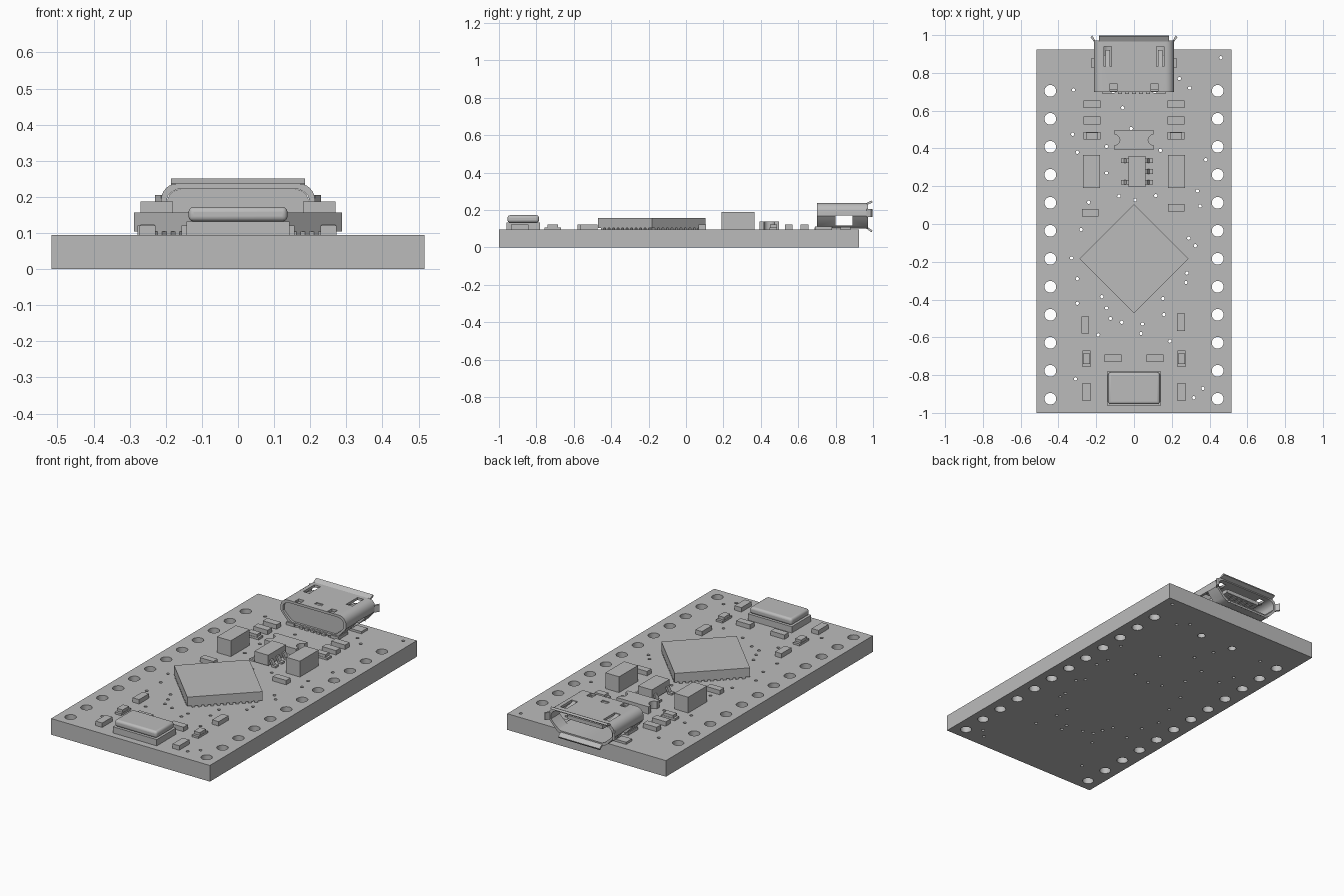
import bpy, bmesh, math
from math import sin, cos, pi, radians

if "Cube" in bpy.data.objects:
    bpy.data.objects.remove(bpy.data.objects["Cube"])

TOP = 0.095  # upper face of the board
grey = bpy.data.materials.new("light_grey")
grey.diffuse_color = (0.5, 0.5, 0.5, 1)
grey.use_nodes = True
grey.node_tree.nodes["Principled BSDF"].inputs["Base Color"].default_value = grey.diffuse_color


def add(name, bm):
    bmesh.ops.recalc_face_normals(bm, faces=bm.faces)
    me = bpy.data.meshes.new(name)
    bm.to_mesh(me)
    bm.free()
    me.materials.append(grey)
    ob = bpy.data.objects.new(name, me)
    bpy.context.collection.objects.link(ob)
    return ob


def boxes(name, items):
    """One object from boxes given as (x0, x1, y0, y1, z0, z1)."""
    bm = bmesh.new()
    for x0, x1, y0, y1, z0, z1 in items:
        vs = bmesh.ops.create_cube(bm, size=1)["verts"]
        for v in vs:
            v.co = (x1 if v.co.x > 0 else x0, y1 if v.co.y > 0 else y0,
                    z1 if v.co.z > 0 else z0)
    return add(name, bm)


def prism(name, pts, plane, a, b):
    """Extrude an outline in the xy, xz or yz plane from a to b."""
    put = {"xy": lambda p, t: (p[0], p[1], t), "xz": lambda p, t: (p[0], t, p[1]),
           "yz": lambda p, t: (t, p[0], p[1])}[plane]
    bm = bmesh.new()
    lo = [bm.verts.new(put(p, a)) for p in pts]
    hi = [bm.verts.new(put(p, b)) for p in pts]
    bm.faces.new(lo)
    bm.faces.new(hi)
    for i in range(len(pts)):
        j = (i + 1) % len(pts)
        bm.faces.new((lo[i], lo[j], hi[j], hi[i]))
    return add(name, bm)


def circle(x, y, r, n):
    return [(x + r * cos(2 * pi * i / n), y + r * sin(2 * pi * i / n)) for i in range(n)]


def select(ob):
    bpy.ops.object.select_all(action="DESELECT")
    ob.select_set(True)
    bpy.context.view_layer.objects.active = ob


def smooth(ob, angle=35):
    select(ob)
    bpy.ops.object.shade_smooth_by_angle(angle=radians(angle))


# Circuit board: filled outline with pin holes, locating holes and vias
vias = [(-.32, .71), (.24, .77), (.295, .72), (.46, .88), (-.06, .615), (-.015, .505),
        (-.325, .475), (-.3, .38), (-.145, .41), (.14, .39), (.38, .34), (-.145, .27),
        (.115, .15), (.335, .175), (.35, .095), (-.24, .115), (-.08, .148), (.005, .127),
        (-.28, -.03), (.29, -.075), (.325, -.115), (-.33, -.18), (.28, -.26), (.275, -.31),
        (-.3, -.29), (-.3, -.42), (-.17, -.385), (-.145, -.445), (-.125, -.5), (-.065, -.52),
        (.045, -.53), (.037, -.58), (-.19, -.587), (.153, -.395), (.158, -.48), (.19, -.62),
        (-.31, -.82), (.365, -.87), (.317, -.92)]
outlines = [[(-.517, -1), (.517, -1), (.517, .925), (-.517, .925)]]
for s in (-1, 1):
    outlines += [circle(s * .443, .705 - .1482 * i, .031, 24) for i in range(12)]
    outlines.append(circle(s * .111, .715, .022, 16))
outlines += [circle(x, y, .009, 12) for x, y in vias]
cu = bpy.data.curves.new("circuit_board", "CURVE")
cu.dimensions = "2D"
cu.fill_mode = "BOTH"
cu.extrude = TOP / 2
for pts in outlines:
    sp = cu.splines.new("POLY")
    sp.points.add(len(pts) - 1)
    for p, (x, y) in zip(sp.points, pts):
        p.co = (x, y, 0, 1)
    sp.use_cyclic_u = True
cu.materials.append(grey)
board = bpy.data.objects.new("circuit_board", cu)
bpy.context.collection.objects.link(board)
select(board)
bpy.ops.object.convert(target="MESH")
board = bpy.context.object
bm = bmesh.new()
bm.from_mesh(board.data)
bmesh.ops.remove_doubles(bm, verts=bm.verts, dist=1e-4)
bmesh.ops.translate(bm, verts=bm.verts, vec=(0, 0, TOP / 2))
bmesh.ops.recalc_face_normals(bm, faces=bm.faces)
bm.to_mesh(board.data)
bm.free()
smooth(board)

# Main processor, turned 45 degrees, with a row of pads under each edge
h = .204
chip = [(-h, h, -h, h, .104, .157)]
for i in range(11):
    t = -.17 + .034 * i
    for s in (-1, 1):
        e = sorted((s * h, s * (h - .03)))
        chip += [(t - .009, t + .009, *e, TOP, .104), (*e, t - .009, t + .009, TOP, .104)]
proc = boxes("processor", chip)
proc.location = (0, -.183, 0)
proc.rotation_euler.z = pi / 4

# Crystal: base and rounded can
boxes("crystal_base", [(-.143, .143, -.96, -.78, TOP, .132)])
can = boxes("crystal_can", [(-.137, .137, -.954, -.786, .132, .172)])
mod = can.modifiers.new("round", "BEVEL")
mod.width, mod.segments, mod.limit_method = .014, 4, "NONE"
smooth(can, 40)

# Small chip parts: (x, y, half width, half length)
chips = [(-.232, .06, .044, .02), (.223, .087, .044, .02),
         (-.258, -.535, .021, .046), (.249, -.52, .021, .046)]
for s in (-1, 1):
    chips += [(s * .223, .634, .045, .021), (s * .223, .549, .045, .021),
              (s * .112, -.711, .045, .02), (s * .251, -.889, .022, .047)]
boxes("small_chips", [(x - w, x + w, y - l, y + l, TOP, .121) for x, y, w, l in chips])

# Indicator lights: low base with a raised lens
lights = []
for s in (-1, 1):
    for x, y, w, l in ((s * .223, .467, .045, .02), (s * .251, -.713, .021, .044)):
        lights.append((x - w, x + w, y - l, y + l, TOP, .107))
        w, l = (w * .7, l * .92) if w > l else (w * .92, l * .65)
        lights.append((x - w, x + w, y - l, y + l, .107, .123))
boxes("indicator_lights", lights)

# Tall capacitors
boxes("capacitors", [(s * .225 - .045, s * .225 + .045, .19, .365, TOP, .188) for s in (-1, 1)])

# Resonator with a scooped notch on each side
arc = [(.103 + .028 * cos(a), .445 + .028 * sin(a))
       for a in [radians(-90 - 18 * i) for i in range(11)]]
right = [(.103, .392)] + arc + [(.103, .498)]
smooth(prism("resonator", right + [(-x, y) for x, y in reversed(right)], "xy", TOP, .138))

# Voltage regulator with bent leads
boxes("regulator_body", [(-.03, .06, .195, .36, .103, .165)])
lead = [(.04, .132), (.07, .132), (.082, .106), (.1, .106), (.1, TOP), (.074, TOP),
        (.063, .121), (.04, .121)]
for s, rows in ((1, (.335, .278, .22)), (-1, (.335, .22))):
    for y in rows:
        prism("regulator_lead", [(.015 + s * (x - .015), z) for x, z in lead], "xz",
              y - .012, y + .012)

# Socket shell: hollow tube, wide at the top and tapered below
half = [(.145, .1), (.165, .112), (.2, .15), (.213, .168)]
half += [(.168 + .045 * cos(a), .192 + .045 * sin(a)) for a in [radians(15 * i) for i in range(7)]]
outer = half + [(-x, z) for x, z in reversed(half)]
inner = [(x * .93, .168 + (z - .168) * .79) for x, z in outer]
bm = bmesh.new()
rings = [[bm.verts.new((x, y, z)) for x, z in prof]
         for prof, y in ((outer, .7), (outer, .972), (inner, .972), (inner, .7))]
n = len(outer)
for r in range(4):
    a, b = rings[r], rings[(r + 1) % 4]
    for i in range(n):
        bm.faces.new((a[i], a[(i + 1) % n], b[(i + 1) % n], b[i]))
shell = add("socket_shell", bm)

# Windows cut in the shell: sides, latch openings and rear slots
cuts = [(-.3, .3, .80, .89, .118, .17), (-.022, .022, .742, .764, .231, .3)]
for s in (-1, 1):
    cuts.append((s * .14 - .02, s * .14 + .02, .835, .94, .21, .3))
    cuts.append((s * .108 - .018, s * .108 + .018, .705, .745, .21, .3))
cutter = boxes("window_cutter", cuts)
cutter.hide_render = True
mod = shell.modifiers.new("windows", "BOOLEAN")
mod.object, mod.operation, mod.solver = cutter, "DIFFERENCE", "EXACT"
select(shell)
bpy.ops.object.modifier_apply(modifier="windows")
bpy.data.objects.remove(cutter)
smooth(shell)

# Latch springs inside the top windows
for s in (-1, 1):
    prism("latch_spring", [(.83, .222), (.92, .205), (.92, .215), (.83, .235)], "yz",
          s * .14 - .012, s * .14 + .012)

# Flared lips round the mouth
prism("top_lip", [(.965, .226), (.965, .237), (.992, .251), (.998, .24)], "yz", -.185, .185)
prism("bottom_lip", [(.965, .111), (.965, .1), (.992, .08), (.998, .09)], "yz", -.135, .135)
for s in (-1, 1):
    prism("side_lip", [(s * .202, .965), (s * .213, .965), (s * .23, .99), (s * .221, .998)],
          "xy", .163, .205)

# Socket insides: rear insulator, tongue, contacts, rear pins and solder feet
core = [(x * .99, .168 + (z - .168) * .99) for x, z in inner]
smooth(prism("socket_insulator", core, "xz", .712, .79))
boxes("socket_tongue", [(-.115, .115, .79, .94, .178, .2)])
boxes("socket_contacts", [(x - .008, x + .008, .79, .93, .172, .178)
                          for x in (-.074, -.037, 0, .037, .074)])
boxes("socket_pins", [(x - .011, x + .011, .688, .74, TOP, .107)
                      for x in (-.074, -.037, 0, .037, .074)])
boxes("socket_feet", [(*sorted((s * .13, s * .226)), y0, y1, TOP, .108)
                      for s in (-1, 1) for y0, y1 in ((.825, .88),)]
      + [(*sorted((s * .12, s * .17)), .69, .78, TOP, .112) for s in (-1, 1)])
